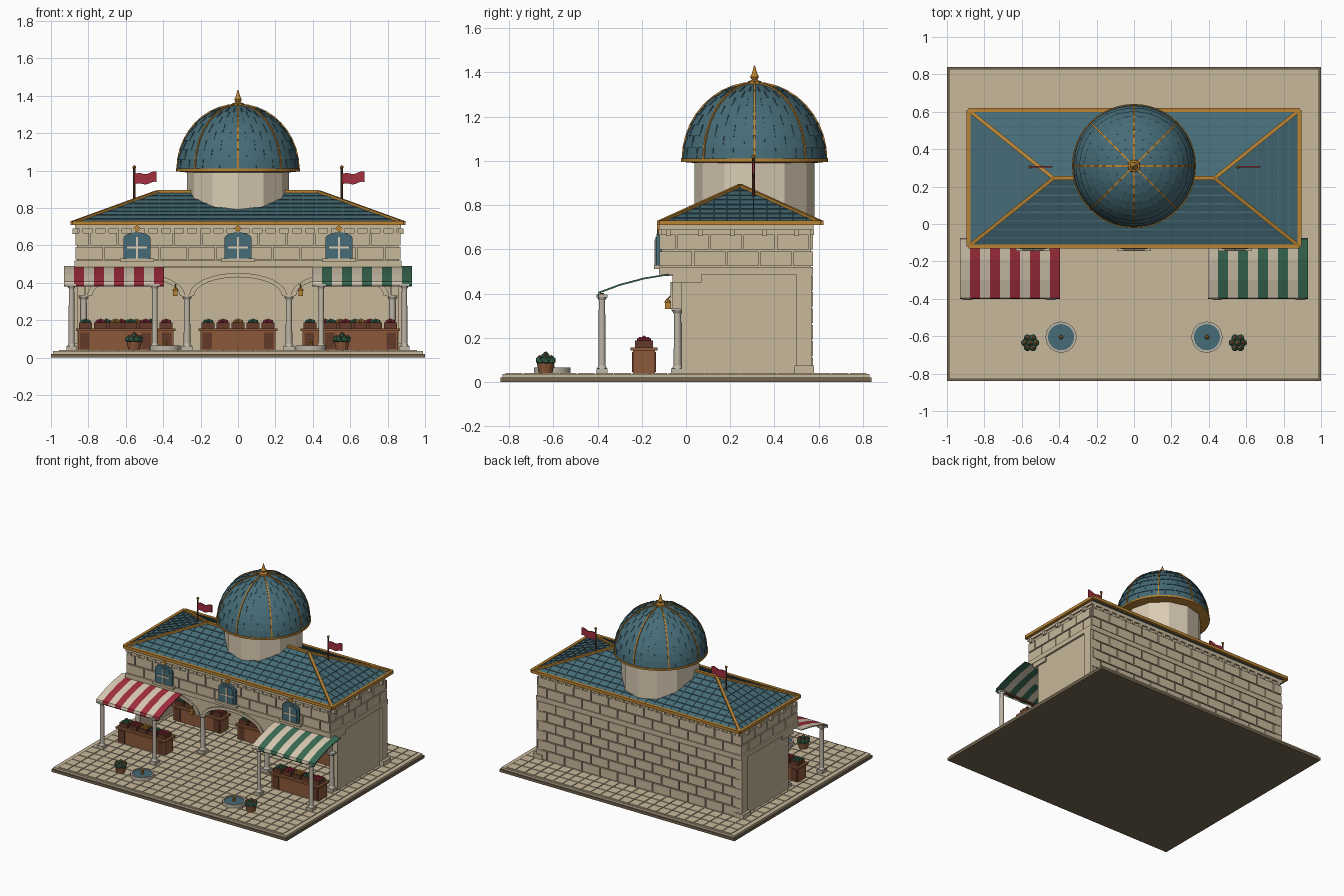
import bpy, bmesh, math, random
from mathutils import Matrix, Vector

random.seed(4)
cube = bpy.data.objects.get("Cube")
if cube:
    bpy.data.objects.remove(cube, do_unlink=True)

PALETTE = {"stone": (200, 184, 155), "dark_stone": (118, 103, 80), "marble": (190, 181, 166),
           "roof_blue": (70, 108, 119), "gold": (186, 132, 52), "red": (163, 46, 62),
           "green": (58, 108, 84), "wood": (140, 88, 58), "dark_wood": (100, 58, 42),
           "cream": (218, 204, 180)}
NAMES = list(PALETTE)
STONE, DARK, MARBLE, BLUE, GOLD, RED, GREEN, WOOD, DWOOD, CREAM = range(10)
MATS = []
for name, rgb in PALETTE.items():
    m = bpy.data.materials.new(name)
    m.use_nodes = True
    col = [((c / 255 + 0.055) / 1.055) ** 2.4 for c in rgb] + [1]
    m.diffuse_color = col
    m.node_tree.nodes["Principled BSDF"].inputs["Base Color"].default_value = col
    MATS.append(m)


class Part:
    """One object, collected from simple solids."""
    def __init__(self, name):
        self.name, self.bm = name, bmesh.new()

    def paint(self, verts, mat):
        for f in {f for v in verts for f in v.link_faces}:
            f.material_index = mat

    def box(self, x0, x1, y0, y1, z0, z1, mat=STONE):
        mx = Matrix.Translation(((x0 + x1) / 2, (y0 + y1) / 2, (z0 + z1) / 2))
        mx = mx @ Matrix.Diagonal((abs(x1 - x0), abs(y1 - y0), z1 - z0, 1))
        self.paint(bmesh.ops.create_cube(self.bm, size=1, matrix=mx)["verts"], mat)

    def beam(self, a, b, w, mat):
        a, b = Vector(a), Vector(b)
        d = b - a
        mx = Matrix.Translation((a + b) / 2) @ d.to_track_quat("Z", "Y").to_matrix().to_4x4()
        mx = mx @ Matrix.Diagonal((w, w, d.length, 1))
        self.paint(bmesh.ops.create_cube(self.bm, size=1, matrix=mx)["verts"], mat)

    def cone(self, x, y, z0, z1, r0, r1, mat, seg=16):
        mx = Matrix.Translation((x, y, (z0 + z1) / 2))
        self.paint(bmesh.ops.create_cone(self.bm, cap_ends=True, segments=seg, radius1=r0, radius2=r1,
                                         depth=z1 - z0, matrix=mx)["verts"], mat)

    def ball(self, x, y, z, r, mat):
        mx = Matrix.Translation((x, y, z))
        self.paint(bmesh.ops.create_icosphere(self.bm, subdivisions=1, radius=r, matrix=mx)["verts"], mat)

    def prism(self, pts, a, b, mat, along="y"):
        """Extrude an (x, z) outline along y, or a (y, z) outline along x."""
        put = (lambda p, t: (p[0], t, p[1])) if along == "y" else (lambda p, t: (t, p[0], p[1]))
        ring = [[self.bm.verts.new(put(p, t)) for p in pts] for t in (a, b)]
        fs = [self.bm.faces.new(ring[0]), self.bm.faces.new(ring[1][::-1])]
        for i in range(len(pts)):
            j = (i + 1) % len(pts)
            fs.append(self.bm.faces.new((ring[0][j], ring[0][i], ring[1][i], ring[1][j])))
        for f in fs:
            f.material_index = mat

    def lathe(self, profile, x, y, seg, mat):
        rings = [[self.bm.verts.new((x + r * math.cos(2 * math.pi * i / seg),
                                     y + r * math.sin(2 * math.pi * i / seg), z))
                  for i in range(seg)] for r, z in profile]
        for lo, hi in zip(rings, rings[1:]):
            for i in range(seg):
                j = (i + 1) % seg
                self.bm.faces.new((lo[i], lo[j], hi[j], hi[i])).material_index = mat
        for end in (rings[0], rings[-1]):
            self.bm.faces.new(end).material_index = mat

    def done(self, smooth=False):
        bmesh.ops.recalc_face_normals(self.bm, faces=self.bm.faces)
        used = sorted({f.material_index for f in self.bm.faces})
        for f in self.bm.faces:
            f.material_index = used.index(f.material_index)
        me = bpy.data.meshes.new(self.name)
        self.bm.to_mesh(me)
        self.bm.free()
        for i in used:
            me.materials.append(MATS[i])
        ob = bpy.data.objects.new(self.name, me)
        bpy.context.collection.objects.link(ob)
        if smooth:
            bpy.ops.object.select_all(action="DESELECT")
            ob.select_set(True)
            bpy.context.view_layer.objects.active = ob
            bpy.ops.object.shade_smooth_by_angle(angle=math.radians(32))


def bricks(part, u0, u1, z0, z1, rows, place):
    """Running-bond blocks on a wall; place(u0, u1, z0, z1) adds one block."""
    h, length, gap = (z1 - z0) / rows, 0.15, 0.004
    for r in range(rows):
        u = u0 - (length / 2 if r % 2 else 0)
        while u < u1 - 0.01:
            a, b = max(u, u0) + gap, min(u + length, u1) - gap
            if b > a:
                place(a, b, z0 + r * h + gap, z0 + (r + 1) * h - gap)
            u += length


# Ground slab and paving
p = Part("ground_slab")
p.box(-1, 1, -0.84, 0.84, 0, 0.02, DARK)
p.box(-0.99, 0.99, -0.83, 0.83, 0.02, 0.035)
p.done()
p = Part("paving")
nx, ny = 24, 20
for i in range(nx):
    for j in range(ny):
        x, y = -0.96 + 1.92 * i / nx, -0.82 + 1.64 * j / ny
        p.box(x + 0.003, x + 0.077, y + 0.003, y + 0.079, 0.034, 0.04)
p.done()

# Walls, floor band, cornice and dentils
p = Part("walls")
p.box(-0.86, 0.86, -0.11, 0.565, 0.48, 0.71)
p.box(-0.86, 0.86, 0.45, 0.565, 0.035, 0.48)
p.box(-0.875, 0.875, -0.122, 0.575, 0.485, 0.52)
p.box(-0.872, 0.872, -0.122, 0.577, 0.69, 0.715)
for s in (-1, 1):
    p.box(s * 0.82, s * 0.86, -0.02, 0.5, 0.035, 0.48)
    p.box(s * 0.82, s * 0.872, -0.06, 0.07, 0.45, 0.486)
    p.box(s * 0.82, s * 0.875, 0.5, 0.57, 0.035, 0.486)
    p.box(s * 0.82, s * 0.895, 0.49, 0.58, 0.035, 0.075)
    for k in range(5):
        y = -0.09 + k * 0.145
        p.box(s * 0.86, s * 0.885, y, y + 0.022, 0.66, 0.69)
for k in range(25):
    x = -0.84 + k * 0.07
    p.box(x - 0.011, x + 0.011, -0.125, -0.1, 0.665, 0.69)
    p.box(x - 0.011, x + 0.011, 0.55, 0.58, 0.665, 0.69)
p.done()
p = Part("stone_blocks")
bricks(p, -0.868, 0.868, 0.04, 0.485, 6, lambda a, b, c, d: p.box(a, b, 0.56, 0.574, c, d))
bricks(p, -0.868, 0.868, 0.52, 0.67, 2, lambda a, b, c, d: p.box(a, b, 0.56, 0.574, c, d))
bricks(p, -0.868, 0.868, 0.52, 0.67, 2, lambda a, b, c, d: p.box(a, b, -0.119, -0.1, c, d))
for s in (-1, 1):
    bricks(p, -0.118, 0.573, 0.52, 0.67, 2, lambda a, b, c, d: p.box(s * 0.85, s * 0.869, a, b, c, d))
p.done()

# Arcade
def arc(xc, rx, rz, n=16):
    return [(xc - rx * math.cos(math.pi * i / n), 0.33 + rz * math.sin(math.pi * i / n)) for i in range(n + 1)]

p = Part("arcade_arches")
for xc in (-0.545, 0, 0.545):
    e = 0.2725
    p.prism([(xc - e, 0.33)] + arc(xc, 0.24, 0.105) + [(xc + e, 0.33), (xc + e, 0.485), (xc - e, 0.485)],
            -0.06, -0.015, STONE)
    p.prism(arc(xc, 0.235, 0.1) + arc(xc, 0.262, 0.123)[::-1], -0.07, -0.01, STONE)
p.done()

def column(part, x, y, top, r):
    part.box(x - 1.6 * r, x + 1.6 * r, y - 1.6 * r, y + 1.6 * r, 0.035, 0.062, MARBLE)
    part.cone(x, y, 0.062, 0.075, 1.4 * r, r, MARBLE)
    part.cone(x, y, 0.075, top - 0.025, r, 0.9 * r, MARBLE)
    part.cone(x, y, top - 0.025, top - 0.012, r, 1.4 * r, MARBLE)
    part.box(x - 1.5 * r, x + 1.5 * r, y - 1.5 * r, y + 1.5 * r, top - 0.012, top, MARBLE)

p = Part("arcade_columns")
for x in (-0.825, -0.2725, 0.2725, 0.825):
    column(p, x, -0.038, 0.335, 0.018)
p.done(True)
p = Part("lanterns")
for x in (-0.335, 0.335):
    p.box(x - 0.012, x + 0.012, -0.095, -0.071, 0.33, 0.36, GOLD)
    p.cone(x, -0.083, 0.36, 0.378, 0.017, 0.003, GOLD, 8)
    p.beam((x, -0.083, 0.375), (x, -0.06, 0.4), 0.006, DWOOD)
p.done()

# Upper windows
for label, x in (("right", -0.54), ("middle", 0), ("left", 0.54)):
    p = Part("window_" + label)
    def arched(hw, top):
        return [(x - hw, 0.53), *[(x - hw * math.cos(math.pi * i / 10), top - 0.035 + 0.035 *
                math.sin(math.pi * i / 10)) for i in range(11)], (x + hw, 0.53)]
    p.prism(arched(0.073, 0.67), -0.133, -0.1, BLUE)
    p.prism(arched(0.055, 0.655), -0.137, -0.13, BLUE)
    p.box(x - 0.005, x + 0.005, -0.142, -0.13, 0.53, 0.645, CREAM)
    p.box(x - 0.055, x + 0.055, -0.142, -0.13, 0.583, 0.593, CREAM)
    p.box(x - 0.09, x + 0.09, -0.145, -0.1, 0.512, 0.53, STONE)
    p.prism([(x - 0.02, 0.69), (x, 0.67), (x + 0.02, 0.69), (x, 0.71)], -0.132, -0.12, GOLD)
    p.done()

# Hipped roof with tile courses and gilded edges
EX, EY, RX, CY, Z0, Z1 = 0.885, 0.365, 0.43, 0.245, 0.72, 0.885

def slope(sx, sy, t):
    return Vector((sx * (EX + (RX - EX) * t), CY + sy * EY * (1 - t), Z0 + (Z1 - Z0) * t))

CORNERS = [(-1, -1), (1, -1), (1, 1), (-1, 1)]
p = Part("roof")
low = [p.bm.verts.new(slope(*c, 0)) for c in CORNERS]
ends = [p.bm.verts.new((s * RX, CY, Z1)) for s in (-1, 1)]
for f in ((low[0], low[1], ends[1], ends[0]), (low[1], low[2], ends[1]),
          (low[2], low[3], ends[0], ends[1]), (low[3], low[0], ends[0]), low):
    p.bm.faces.new(f).material_index = BLUE
for k in range(1, 8):
    for i in range(4):
        p.beam(slope(*CORNERS[i], k / 8), slope(*CORNERS[(i + 1) % 4], k / 8), 0.006, BLUE)
for k in range(-12, 13):
    x = k * 0.07
    t = min(1, (EX - abs(x)) / (EX - RX))
    for s in (-1, 1):
        p.beam((x, CY + s * EY, Z0), (x, CY + s * EY * (1 - t), Z0 + (Z1 - Z0) * t), 0.006, BLUE)
        if abs(k) < 6:
            y = k * 0.06
            t2 = 1 - abs(y) / EY
            p.beam((s * EX, CY + y, Z0), (s * (EX + (RX - EX) * t2), CY + y, Z0 + (Z1 - Z0) * t2), 0.006, BLUE)
p.done()
p = Part("roof_trim")
for i, c in enumerate(CORNERS):
    p.beam(slope(*c, 0), slope(*CORNERS[(i + 1) % 4], 0), 0.022, GOLD)
    p.beam(slope(*c, 0), slope(*c, 1), 0.02, GOLD)
p.beam((-RX, CY, Z1), (RX, CY, Z1), 0.022, GOLD)
p.done()

# Drum and dome
DY, ROWS = 0.31, 10

def dome(a, ang, k=1.0):
    r = 0.322 * math.cos(a) * k
    return Vector((r * math.cos(ang), DY + r * math.sin(ang), 1.005 + 0.345 * math.sin(a) * k))

p = Part("drum")
p.cone(0, DY, 0.74, 1.0, 0.272, 0.272, CREAM, 12)
p.done()
steps = [math.pi / 2 * k / ROWS for k in range(ROWS + 1)]
p = Part("dome")
prof = []
for a0, a1 in zip(steps, steps[1:]):
    prof += [(0.322 * math.cos(a0) + 0.005, 1.005 + 0.345 * math.sin(a0)),
             (max(0.322 * math.cos(a1), 0.004), 1.005 + 0.345 * math.sin(a1))]
p.lathe(prof, 0, DY, 48, BLUE)
p.done(True)
p = Part("dome_tile_ridges")
for i in range(40):
    for k in range(i % 2, ROWS - 2, 2):
        ang = 2 * math.pi * i / 40
        p.beam(dome(steps[k], ang, 1.005), dome(steps[k + 1], ang, 1.005), 0.006, BLUE)
p.done()
p = Part("dome_trim")
p.lathe([(0.27, 0.99), (0.332, 0.996), (0.332, 1.01), (0.27, 1.012)], 0, DY, 48, GOLD)
for i in range(8):
    for a0, a1 in zip(steps, steps[1:]):
        p.beam(dome(a0, i * math.pi / 4, 1.01), dome(a1, i * math.pi / 4, 1.01), 0.009, GOLD)
p.lathe([(0.035, 1.345), (0.03, 1.36), (0.012, 1.366), (0.02, 1.38), (0.012, 1.395), (0.002, 1.432)],
        0, DY, 12, GOLD)
p.done()

# Flags
for label, x in (("right", -0.555), ("left", 0.555)):
    p = Part("flag_" + label)
    p.cone(x, 0.305, 0.82, 1.01, 0.006, 0.006, DWOOD, 8)
    p.ball(x, 0.305, 1.018, 0.011, GOLD)
    wave = [(x + 0.012 * i, 0.925 + 0.012 * i / 10 + 0.005 * math.sin(i * 0.9)) for i in range(11)]
    p.prism(wave + [(a, b + 0.055) for a, b in wave[::-1]], 0.301, 0.309, RED)
    p.done()

# Awnings on posts
SAG = [(-0.08, 0.49), (-0.19, 0.472), (-0.3, 0.443), (-0.395, 0.408), (-0.4, 0.388)]
for label, s, tint in (("right", -1, RED), ("left", 1, GREEN)):
    p = Part("awning_" + label)
    x0 = 0.395 if s > 0 else -0.93
    for i in range(10):
        p.prism(SAG + [(y + 0.004, z - 0.007) for y, z in SAG[::-1]], x0 + i * 0.0535, x0 + (i + 1) * 0.0535,
                tint if i % 2 else CREAM, "x")
    p.done()
    p = Part("awning_posts_" + label)
    for x in (0.445, 0.89):
        column(p, s * x, -0.38, 0.395, 0.016)
    p.box(s * 0.42, s * 0.91, -0.39, -0.372, 0.39, 0.402, DWOOD)
    p.done(True)

# Market stalls
def stall(name, x, y):
    p = Part(name)
    p.box(x - 0.2, x + 0.2, y - 0.05, y + 0.05, 0.035, 0.143, WOOD)
    p.box(x - 0.212, x + 0.212, y - 0.06, y + 0.06, 0.143, 0.157, WOOD)
    for k in (-0.165, 0.165):
        p.box(x + k - 0.025, x + k + 0.025, y - 0.054, y + 0.054, 0.045, 0.135, DWOOD)
    for k in range(5):
        cx = x - 0.16 + k * 0.08
        p.box(cx - 0.034, cx + 0.034, y - 0.04, y + 0.04, 0.157, 0.187, DWOOD)
        for dx, dy in ((-1, -1), (1, -1), (-1, 1), (1, 1), (0, 0)):
            p.ball(cx + dx * 0.015, y + dy * 0.018, 0.19 if dx else 0.195, 0.015, (GREEN, RED, GOLD, GREEN, RED)[k])
    p.done()

for name, x, y in (("outer_stall_right", -0.655, -0.19), ("outer_stall_left", 0.655, -0.19),
                   ("inner_stall_right", -0.545, 0.33), ("inner_stall_middle", 0, 0.33),
                   ("inner_stall_left", 0.545, 0.33)):
    stall(name, x, y)

# Fountains and planters
for label, s in (("right", -1), ("left", 1)):
    p = Part("fountain_" + label)
    x, y = s * 0.39, -0.605
    p.lathe([(0.083, 0.035), (0.083, 0.066), (0.07, 0.066), (0.07, 0.05)], x, y, 24, MARBLE)
    p.cone(x, y, 0.045, 0.058, 0.07, 0.07, BLUE, 24)
    p.cone(x, y, 0.058, 0.08, 0.012, 0.008, GOLD, 10)
    p.ball(x, y, 0.085, 0.012, GOLD)
    p.done(True)
    p = Part("planter_" + label)
    x, y = s * 0.555, -0.635
    p.cone(x, y, 0.035, 0.085, 0.03, 0.04, WOOD, 12)
    for i in range(7):
        a = i * math.pi / 3
        r = 0.03 if i < 6 else 0
        px, py, pz = x + r * math.cos(a), y + r * math.sin(a), 0.098 if i < 6 else 0.115
        p.ball(px, py, pz, 0.021, GREEN)
        p.ball(px, py, pz + 0.012, 0.012, WOOD)
    p.done()
